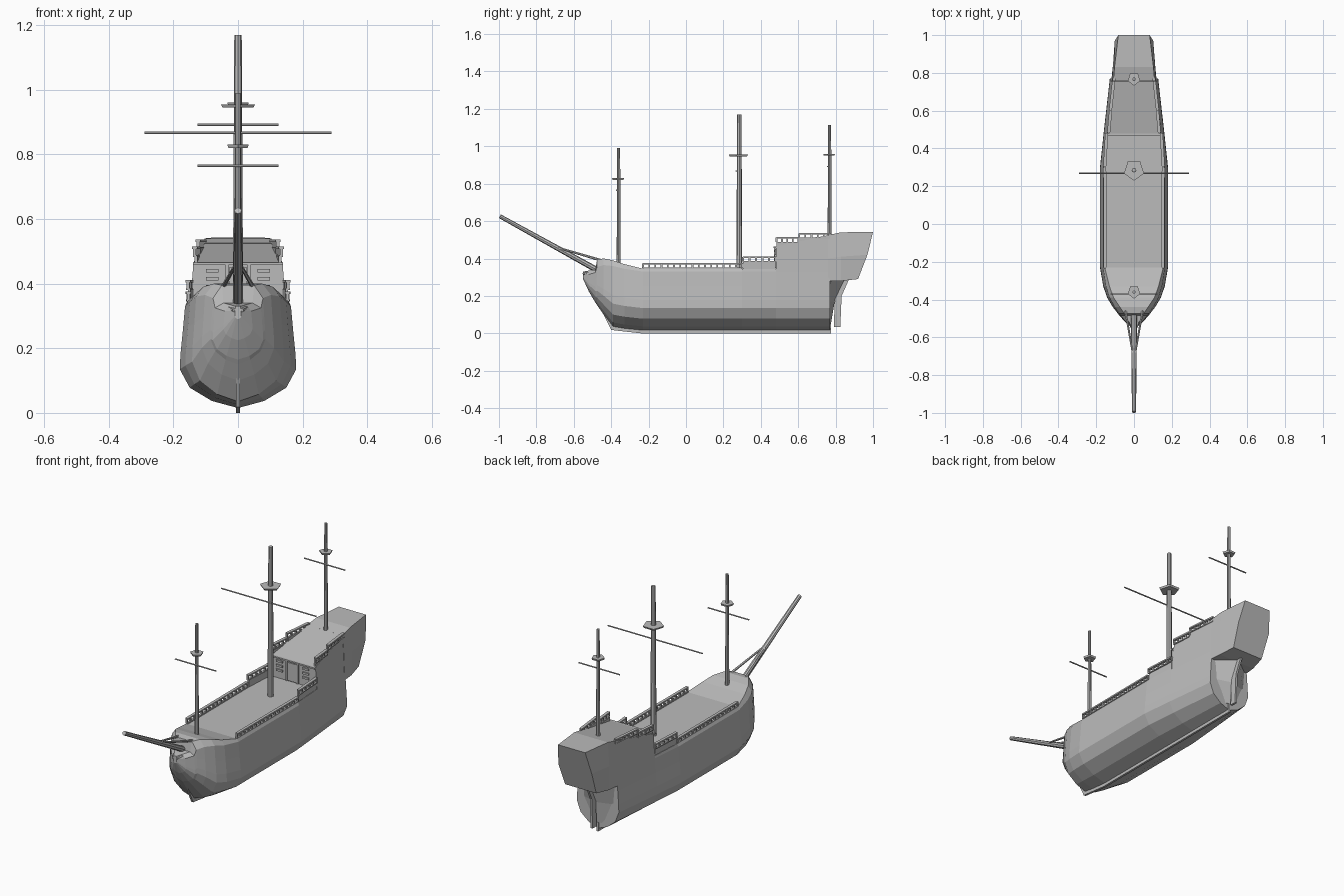
import bpy, bmesh
from mathutils import Vector

cube = bpy.data.objects.get("Cube")
if cube:
    bpy.data.objects.remove(cube, do_unlink=True)

grey = bpy.data.materials.new("plain_grey")
grey.use_nodes = True
grey.diffuse_color = (0.5, 0.5, 0.5, 1)
grey.node_tree.nodes["Principled BSDF"].inputs["Base Color"].default_value = (0.5, 0.5, 0.5, 1)


def finish(bm, name):
    bmesh.ops.remove_doubles(bm, verts=bm.verts, dist=0.0002)
    bmesh.ops.recalc_face_normals(bm, faces=bm.faces)
    mesh = bpy.data.meshes.new(name)
    bm.to_mesh(mesh)
    bm.free()
    mesh.materials.append(grey)
    obj = bpy.data.objects.new(name, mesh)
    bpy.context.collection.objects.link(obj)
    return obj


def loft(name, sections):
    """Skin mirrored half sections, each running from the centre line outward."""
    bm = bmesh.new()
    rings = []
    for half in sections:
        ring = list(half) + [(-x, y, z) for x, y, z in reversed(half) if x > 0]
        rings.append([bm.verts.new(p) for p in ring])
    n = len(rings[0])
    for a, b in zip(rings, rings[1:]):
        for i in range(n):
            j = (i + 1) % n
            bm.faces.new((a[i], a[j], b[j], b[i]))
    bm.faces.new(rings[0])
    bm.faces.new(rings[-1])
    return finish(bm, name)


def plate(name, outline, thick):
    """Upright plate on the centre line from a (y, z) outline."""
    bm = bmesh.new()
    face = bm.faces.new([bm.verts.new((-thick / 2, y, z)) for y, z in outline])
    out = bmesh.ops.extrude_face_region(bm, geom=[face])
    verts = [v for v in out["geom"] if isinstance(v, bmesh.types.BMVert)]
    bmesh.ops.translate(bm, verts=verts, vec=(thick, 0, 0))
    return finish(bm, name)


def add_spar(bm, p, q, r1, r2, sides=8):
    p, q = Vector(p), Vector(q)
    out = bmesh.ops.create_cone(bm, cap_ends=True, segments=sides, radius1=r1,
                                radius2=r2, depth=(q - p).length)
    turn = (q - p).to_track_quat('Z', 'Y')
    for v in out["verts"]:
        v.co = turn @ v.co + (p + q) / 2


def spar(name, p, q, r1, r2, sides=8):
    bm = bmesh.new()
    add_spar(bm, p, q, r1, r2, sides)
    return finish(bm, name)


def add_bar(bm, p, q, wide, tall):
    """Bar along y with vertical ends, following two points."""
    rings = [[bm.verts.new((c[0] + sx * wide / 2, c[1], c[2] + sz * tall / 2))
              for sx, sz in ((-1, -1), (1, -1), (1, 1), (-1, 1))] for c in (p, q)]
    a, b = rings
    bm.faces.new(a)
    bm.faces.new(b)
    for i in range(4):
        j = (i + 1) % 4
        bm.faces.new((a[i], a[j], b[j], b[i]))


def add_box(bm, centre, size):
    out = bmesh.ops.create_cube(bm, size=1)
    for v in out["verts"]:
        v.co = Vector(centre) + Vector(a * b for a, b in zip(v.co, size))


# Hull: y, half width, bottom, shoulder height, deck height, deck half width
stations = [
    (-0.55, 0.010, 0.29, 0.315, 0.33, 0.008),
    (-0.52, 0.045, 0.225, 0.315, 0.335, 0.025),
    (-0.485, 0.078, 0.165, 0.325, 0.34, 0.045),
    (-0.475, 0.085, 0.15, 0.355, 0.395, 0.05),
    (-0.44, 0.112, 0.10, 0.365, 0.40, 0.075),
    (-0.39, 0.142, 0.035, 0.36, 0.39, 0.108),
    (-0.33, 0.163, 0.025, 0.345, 0.37, 0.13),
    (-0.23, 0.18, 0.015, 0.33, 0.345, 0.155),
    (0.30, 0.18, 0.015, 0.33, 0.345, 0.157),
    (0.48, 0.161, 0.015, 0.33, 0.345, 0.147),
    (0.48, 0.161, 0.015, 0.33, 0.465, 0.138),
    (0.77, 0.128, 0.015, 0.33, 0.527, 0.108),
]
profile = [(0, 0), (0.45, 0.07), (0.83, 0.2), (1, 0.38), (0.99, 0.52), (0.95, 0.75), (0.91, 1)]
loft("hull", [[(f * w, y, b + k * (m - b)) for f, k in profile] + [(tx, y, t)]
              for y, w, b, m, t, tx in stations])

# Overhanging stern and the narrowing run below it
loft("stern", [
    [(0, 0.76, 0.28), (0.12, 0.76, 0.28), (0.117, 0.76, 0.40), (0.109, 0.76, 0.525)],
    [(0, 0.83, 0.28), (0.113, 0.83, 0.28), (0.112, 0.83, 0.41), (0.103, 0.83, 0.54)],
    [(0, 0.92, 0.29), (0.095, 0.92, 0.29), (0.102, 0.97, 0.42), (0.083, 1.0, 0.542)],
])
loft("stern_run", [
    [(0, 0.775, 0.05), (0.05, 0.765, 0.05)],
    [(0, 0.795, 0.17), (0.10, 0.765, 0.17)],
    [(0, 0.85, 0.285), (0.11, 0.765, 0.285)],
])
plate("rudder", [(0.79, 0.035), (0.825, 0.035), (0.832, 0.2), (0.87, 0.285), (0.80, 0.285)], 0.012)
plate("keel", [(-0.45, 0.12), (-0.40, 0.018), (-0.24, 0), (0.775, 0), (0.775, 0.05),
               (-0.24, 0.05), (-0.37, 0.07), (-0.43, 0.15)], 0.012)


# Railings: y start, y end, half widths, base heights, top heights
def railing(name, y0, y1, x0, x1, deck0, deck1, foot, top):
    bm = bmesh.new()
    for s in (-1, 1):
        def at(t, z):
            return (s * (x0 + (x1 - x0) * t), y0 + (y1 - y0) * t, z)
        add_bar(bm, at(0, top - 0.004), at(1, top - 0.004), 0.016, 0.008)
        add_bar(bm, at(0, foot), at(1, foot), 0.012, 0.006)
        # solid bulwark from the deck edge to the foot rail
        quad = [at(0, deck0 - 0.01), at(1, deck1 - 0.01), at(1, foot), at(0, foot)]
        face = bm.faces.new([bm.verts.new(p) for p in quad])
        out = bmesh.ops.extrude_face_region(bm, geom=[face])
        moved = [g for g in out["geom"] if isinstance(g, bmesh.types.BMVert)]
        bmesh.ops.translate(bm, verts=moved, vec=(-s * 0.008, 0, 0))
        count = max(2, round((y1 - y0) / 0.033))
        for i in range(count + 1):
            x, y, z = at(i / count, (foot + top) / 2)
            add_box(bm, (x, y, z), (0.009, 0.009, top - foot - 0.004))
    return finish(bm, name)


railing("waist_railing", -0.23, 0.30, 0.153, 0.155, 0.345, 0.345, 0.348, 0.376)
railing("aft_waist_railing", 0.305, 0.478, 0.155, 0.145, 0.345, 0.345, 0.383, 0.411)
railing("quarterdeck_railing", 0.484, 0.60, 0.134, 0.124, 0.465, 0.491, 0.486, 0.515)
railing("poop_railing", 0.605, 0.77, 0.124, 0.106, 0.491, 0.527, 0.51, 0.537)

# Cabin front: door, frame posts and shuttered windows on the step
bm = bmesh.new()
add_box(bm, (0, 0.477, 0.40), (0.055, 0.008, 0.10))
for s in (-1, 1):
    add_box(bm, (s * 0.034, 0.475, 0.405), (0.008, 0.009, 0.115))
    for z in (0.39, 0.415, 0.44):
        add_box(bm, (s * 0.08, 0.477, z), (0.038, 0.008, 0.011))
finish(bm, "cabin_door_and_windows")
bm = bmesh.new()
add_box(bm, (0, 0.476, 0.461), (0.28, 0.016, 0.008))
finish(bm, "quarterdeck_beam")

# Masts with pentagonal tops and yards
masts = [
    ("fore", -0.36, 0.36, 0.99, 0.011, 0.825, 0.035, 0.765, 0.125),
    ("main", 0.285, 0.33, 1.17, 0.016, 0.95, 0.056, 0.867, 0.29),
    ("mizzen", 0.768, 0.50, 1.115, 0.011, 0.955, 0.035, 0.892, 0.125),
]
for name, y, foot, head, r, top_z, top_r, yard_z, reach in masts:
    spar(name + "_mast", (0, y, foot), (0, y, head), r, r * 0.72)
    spar(name + "_top", (0, y, top_z - 0.005), (0, y, top_z + 0.005), top_r * 0.9, top_r, 5)
    yy = y - r
    spar(name + "_yard", (-reach, yy, yard_z), (reach, yy, yard_z), 0.004, 0.004, 6)

# Bowsprit with its beakhead rails
spar("bowsprit", (0, -0.46, 0.33), (0, -0.995, 0.626), 0.016, 0.011)
bm = bmesh.new()
for s in (-1, 1):
    add_spar(bm, (s * 0.045, -0.46, 0.392), (s * 0.006, -0.69, 0.46), 0.007, 0.005, 6)
    add_spar(bm, (s * 0.045, -0.47, 0.335), (s * 0.012, -0.55, 0.318), 0.008, 0.006, 6)
finish(bm, "beakhead_rails")
